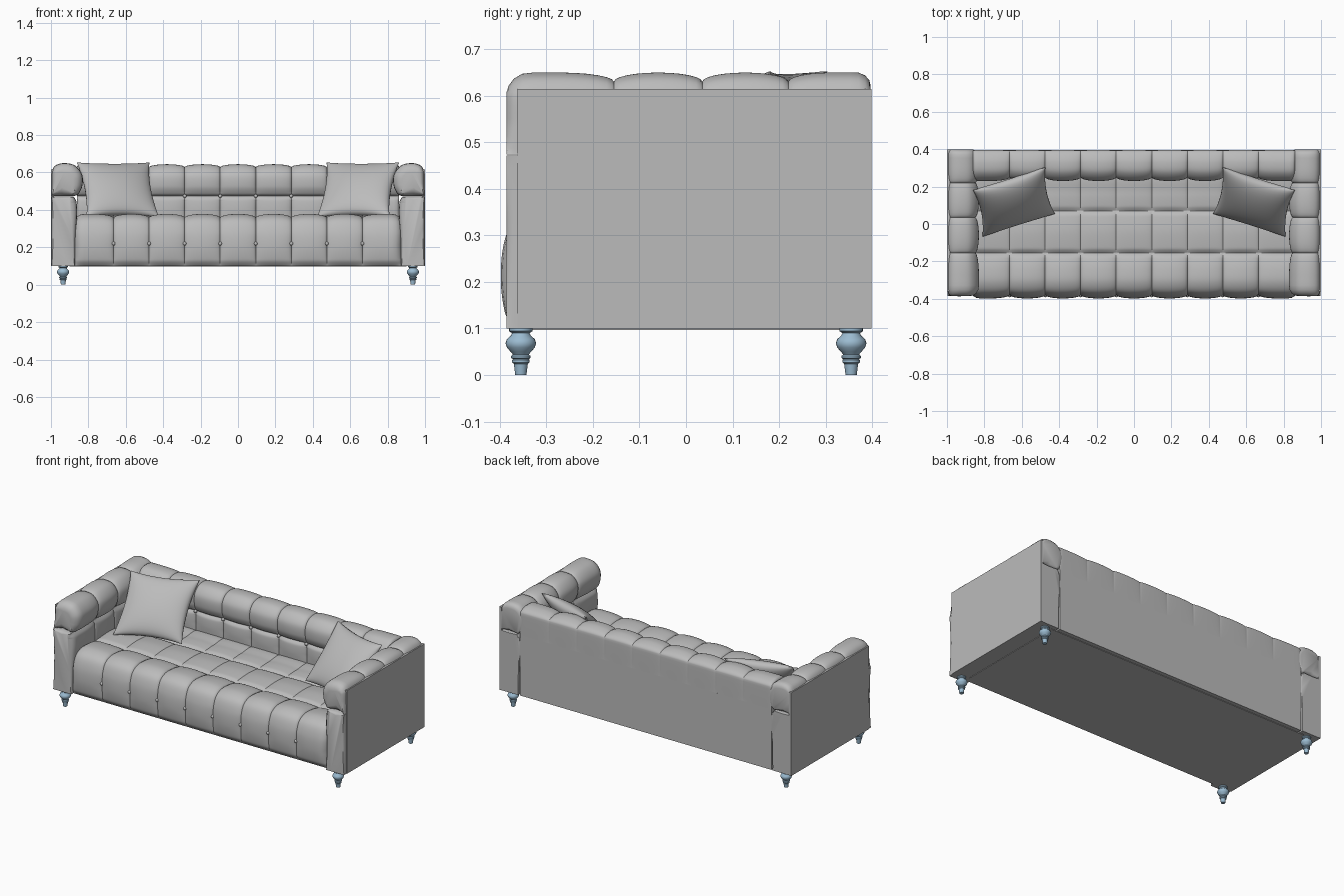
import bpy, bmesh, math
from mathutils import Vector

cube = bpy.data.objects.get("Cube")
if cube:
    bpy.data.objects.remove(cube, do_unlink=True)


def material(name, rgb):
    m = bpy.data.materials.new(name)
    m.use_nodes = True
    m.diffuse_color = (*rgb, 1)
    m.node_tree.nodes["Principled BSDF"].inputs["Base Color"].default_value = (*rgb, 1)
    return m


FABRIC = material("grey fabric", (0.5, 0.5, 0.5))
LEG = material("pale blue leg", (0.33, 0.5, 0.64))


def finish(name, bm, mat):
    bmesh.ops.remove_doubles(bm, verts=bm.verts, dist=1e-5)
    bmesh.ops.recalc_face_normals(bm, faces=bm.faces)
    mesh = bpy.data.meshes.new(name)
    bm.to_mesh(mesh)
    bm.free()
    mesh.materials.append(mat)
    ob = bpy.data.objects.new(name, mesh)
    bpy.context.collection.objects.link(ob)
    bpy.ops.object.select_all(action='DESELECT')
    ob.select_set(True)
    bpy.context.view_layer.objects.active = ob
    bpy.ops.object.shade_smooth_by_angle(angle=math.radians(38))
    return ob


def smooth_profile(points, steps=6):
    """Closed curve through (u, z, softness); softness 0 marks a sharp corner."""
    n = len(points)
    pos = [Vector(p[:2]) for p in points]
    tangents = []
    for i in range(n):
        a, b = pos[i - 1], pos[(i + 1) % n]
        reach = min((pos[i] - a).length, (b - pos[i]).length)
        tangents.append((b - a).normalized() * reach if points[i][2] else Vector((0, 0)))
    out = []
    for i in range(n):
        j = (i + 1) % n
        for k in range(steps):
            t = k / steps
            h = t * t * (3 - 2 * t)
            p = pos[i] * (1 - h) + pos[j] * h
            p += tangents[i] * (t * (1 - t) ** 2) - tangents[j] * (t * t * (1 - t))
            out.append((p, points[i][2] * (1 - t) + points[j][2] * t))
    return out


def tufted(name, points, breaks, depth, place, ends, steps=12):
    """Sweep a profile along an axis, pinching it in at every break."""
    prof = smooth_profile(points)
    n = len(prof)
    area = sum(prof[i - 1][0].cross(prof[i][0]) for i in range(n))
    normals = []
    for i in range(n):
        d = (prof[(i + 1) % n][0] - prof[i - 1][0]).normalized()
        normals.append(Vector((-d.y, d.x)) * (1 if area > 0 else -1))
    first, last = breaks[0], breaks[-1]
    stations = []
    for a, b in zip(breaks, breaks[1:]):
        for k in range(steps + 1):
            s = math.sin(math.pi / 2 * (2 * k / steps - 1))
            t = (a + b) / 2 + (b - a) / 2 * s
            pinch = depth * (1 - math.sqrt(max(0, 1 - s * s)))
            inset = 0
            for gap, r in ((t - first, ends[0]), (last - t, ends[1])):
                if gap < r:
                    inset += r * (1 - math.sqrt(max(0, 1 - (1 - gap / r) ** 2)))
            at_end = a == first and s < 0 or b == last and s > 0
            stations.append((t, inset if at_end else max(pinch, inset)))
    bm = bmesh.new()
    rings = []
    for t, inset in stations:
        if rings and abs(t - rings[-1][0]) < 1e-6:
            continue
        ring = [bm.verts.new(place(t, *(p + nv * inset * w))) for (p, w), nv in zip(prof, normals)]
        rings.append((t, ring))
    for (_, a), (_, b) in zip(rings, rings[1:]):
        for i in range(n):
            bm.faces.new((a[i - 1], a[i], b[i], b[i - 1]))
    bm.faces.new(rings[0][1])
    bm.faces.new(rings[-1][1])
    return finish(name, bm, FABRIC)


def box(name, lo, hi):
    bm = bmesh.new()
    bmesh.ops.create_cube(bm, size=1)
    for v in bm.verts:
        v.co = [(l + h) / 2 + c * (h - l) for l, h, c in zip(lo, hi, v.co)]
    return finish(name, bm, FABRIC)


def along_x(t, u, z):
    return (t, u, z)


seams = [0.19 * (i - 3.5) for i in range(8)]

# Seat with a rolled front edge and two cross seams
seat_profile = [
    (-0.365, 0.1, 0), (-0.388, 0.13, 0.6), (-0.398, 0.2, 1), (-0.392, 0.28, 0.8),
    (-0.365, 0.345, 0.9), (-0.31, 0.375, 1), (-0.24, 0.376, 1), (-0.18, 0.363, 0.8),
    (-0.155, 0.342, 0), (-0.13, 0.358, 0.4), (-0.04, 0.366, 0.5), (0.045, 0.358, 0.4),
    (0.07, 0.342, 0), (0.095, 0.355, 0.4), (0.17, 0.36, 0.5), (0.29, 0.345, 0.4),
    (0.3, 0.1, 0)]
tufted("seat", seat_profile, [-0.875] + seams + [0.875], 0.02, along_x, (0.05, 0.05))

# Back rest: lower pad and top roll
back_lower = [
    (0.395, 0.1, 0), (0.395, 0.475, 0), (0.27, 0.475, 0), (0.252, 0.455, 0.8),
    (0.248, 0.4, 1), (0.255, 0.3, 0.5), (0.26, 0.1, 0)]
back_roll = [
    (0.395, 0.473, 0), (0.395, 0.61, 0.2), (0.375, 0.632, 0.5), (0.33, 0.644, 0.8),
    (0.275, 0.635, 1), (0.235, 0.59, 1), (0.232, 0.525, 1), (0.25, 0.485, 0.7),
    (0.272, 0.473, 0)]
for name, prof in (("back_pad", back_lower), ("back_roll", back_roll)):
    tufted(name, prof, [-0.862] + seams + [0.862], 0.02, along_x, (0.02, 0.02))

# Arms: lower body, top roll and flat outer panel
arm_body = [
    (0.997, 0.1, 0), (0.997, 0.3, 0.4), (0.997, 0.472, 0), (0.94, 0.472, 0.6), (0.88, 0.472, 0),
    (0.864, 0.445, 1), (0.86, 0.38, 1), (0.868, 0.25, 0.6), (0.872, 0.1, 0)]
arm_roll = [
    (0.997, 0.474, 0), (0.998, 0.54, 0.4), (0.996, 0.605, 0.5), (0.975, 0.638, 0.8),
    (0.93, 0.65, 1), (0.873, 0.638, 1), (0.834, 0.59, 1), (0.832, 0.53, 1),
    (0.852, 0.487, 0.8), (0.88, 0.474, 0.3), (0.94, 0.474, 0.9)]
arm_seams = [-0.155, 0.035, 0.22]
for side, s in (("left", 1), ("right", -1)):
    def along_y(t, u, z, s=s):
        return (s * u, t, z)
    tufted(side + "_arm_body", arm_body, [-0.386] + arm_seams + [0.397], 0.012, along_y, (0.03, 0.005))
    tufted(side + "_arm_roll", arm_roll, [-0.386] + arm_seams + [0.397], 0.02, along_y, (0.05, 0.03))
    box(side + "_arm_panel", (min(s * 0.985, s), -0.362, 0.1), (max(s * 0.985, s), 0.399, 0.615))

# Underside cover
box("underside_cover", (-0.9, -0.33, 0.097), (0.9, 0.37, 0.12))

# Buttons pulled into the seams
bm = bmesh.new()
for x in seams:
    for y, z in ((0.262, 0.474), (-0.382, 0.22)):
        ball = bmesh.ops.create_uvsphere(bm, u_segments=12, v_segments=8, radius=0.01)
        bmesh.ops.translate(bm, verts=ball["verts"], vec=(x, y, z))
finish("buttons", bm, FABRIC)

# Scatter pillows leaning in the corners
N = 20
for side, s in (("left", 1), ("right", -1)):
    across, up = Vector((-s * 0.19, 0.06, 0)), Vector((s * 0.025, 0.122, 0.142))
    normal = across.cross(up).normalized()
    centre = Vector((s * 0.642, 0.118, 0.508))
    bm = bmesh.new()
    for face in (-1, 1):
        grid = []
        for i in range(N + 1):
            a = math.sin(math.pi / 2 * (2 * i / N - 1))
            row = []
            for j in range(N + 1):
                b = math.sin(math.pi / 2 * (2 * j / N - 1))
                puff = max(0, (1 - a * a) * (1 - b * b)) ** 0.45
                p = centre + across * a * (1.02 - 0.1 * (1 - b * b)) + up * b * (1.02 - 0.1 * (1 - a * a))
                row.append(bm.verts.new(p + normal * face * 0.062 * puff))
            grid.append(row)
        for r, q in zip(grid, grid[1:]):
            for j in range(N):
                bm.faces.new((r[j], r[j + 1], q[j + 1], q[j]))
    finish(side + "_pillow", bm, FABRIC)

# Turned legs
leg_profile = [
    (0, 0), (0.012, 0), (0.015, 0.024), (0.019, 0.027), (0.019, 0.032), (0.017, 0.034),
    (0.021, 0.037), (0.021, 0.041), (0.017, 0.044), (0.022, 0.05), (0.03, 0.059),
    (0.033, 0.068), (0.03, 0.077), (0.021, 0.085), (0.019, 0.09), (0.025, 0.094),
    (0.025, 0.102), (0, 0.102)]
for side, x in (("left", 0.935), ("right", -0.935)):
    for end, y in (("front", -0.355), ("back", 0.355)):
        bm = bmesh.new()
        pts = [bm.verts.new((r, 0, z)) for r, z in leg_profile]
        edges = [bm.edges.new(e) for e in zip(pts, pts[1:])]
        bmesh.ops.spin(bm, geom=pts + edges, cent=(0, 0, 0), axis=(0, 0, 1),
                       angle=math.tau, steps=24)
        bmesh.ops.translate(bm, verts=bm.verts, vec=(x, y, 0))
        finish(f"{end}_{side}_leg", bm, LEG)
